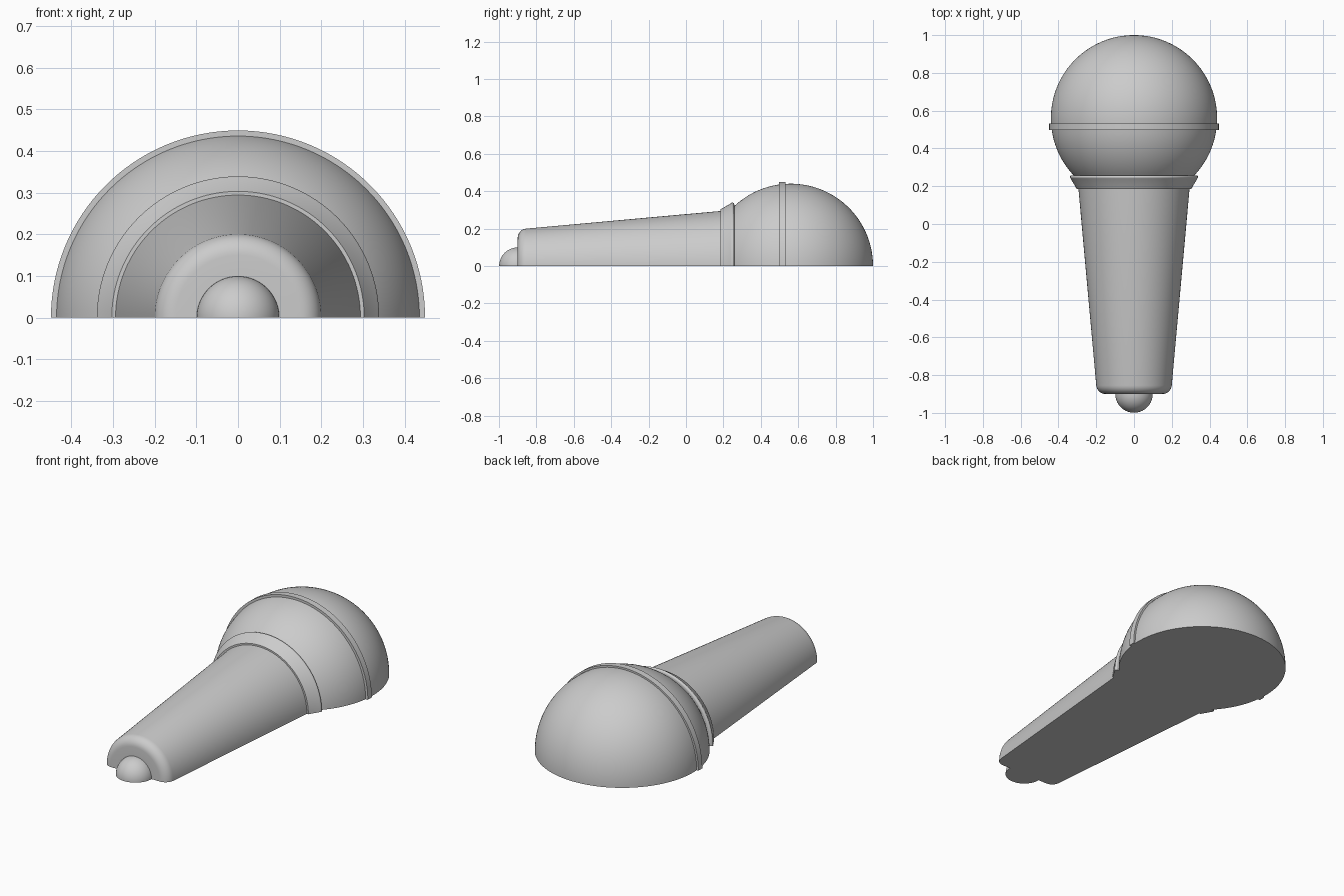
import bpy, bmesh, math

if "Cube" in bpy.data.objects:
    bpy.data.objects.remove(bpy.data.objects["Cube"])

grey = bpy.data.materials.new("plain grey")
grey.diffuse_color = (0.6, 0.6, 0.6, 1)
grey.use_nodes = True
grey.node_tree.nodes["Principled BSDF"].inputs["Base Color"].default_value = grey.diffuse_color
STEPS = 64


def arc(cy, cr, radius, start, end, n):
    """Points (y, r) on an arc; angles in degrees from +y towards +r."""
    pts = []
    for i in range(n + 1):
        a = math.radians(start + (end - start) * i / n)
        pts.append((cy + radius * math.cos(a), max(0, cr + radius * math.sin(a))))
    return pts


def half_lathe(name, profile):
    """Sweep a (y, r) profile half a turn about y and close the flat underside."""
    bm = bmesh.new()
    rows = []
    for y, r in profile:
        if r < 1e-5:
            rows.append([bm.verts.new((0, y, 0))] * (STEPS + 1))
        else:
            rows.append([bm.verts.new((r * math.cos(math.pi * i / STEPS), y,
                                       r * math.sin(math.pi * i / STEPS)))
                         for i in range(STEPS + 1)])
    for a, b in zip(rows, rows[1:]):
        for i in range(STEPS):
            quad = list(dict.fromkeys((a[i], a[i + 1], b[i + 1], b[i])))
            bm.faces.new(quad).smooth = True
    outline = [row[0] for row in rows] + [row[-1] for row in reversed(rows)]
    bm.faces.new(list(dict.fromkeys(outline)))
    bmesh.ops.recalc_face_normals(bm, faces=bm.faces)
    # Open ends are hidden by neighbours, so orient by the underside
    bm.faces.ensure_lookup_table()
    if bm.faces[-1].normal.z > 0:
        bmesh.ops.reverse_faces(bm, faces=bm.faces)
    mesh = bpy.data.meshes.new(name)
    bm.to_mesh(mesh)
    bm.free()
    mesh.materials.append(grey)
    obj = bpy.data.objects.new(name, mesh)
    bpy.context.collection.objects.link(obj)
    bpy.ops.object.select_all(action='DESELECT')
    obj.select_set(True)
    bpy.context.view_layer.objects.active = obj
    bpy.ops.object.shade_smooth_by_angle(angle=math.radians(30))


HEAD_Y, HEAD_R = 0.56, 0.44


def head_angle(y):
    return math.degrees(math.acos((y - HEAD_Y) / HEAD_R))


def head_radius(y):
    return math.sqrt(HEAD_R ** 2 - (y - HEAD_Y) ** 2)


# Round button on the end of the handle
half_lathe("end_button", arc(-0.90, 0, 0.099, 180, 90, 16))
# Tapered handle with a rounded end
half_lathe("handle", [(-0.90, 0.099)] + arc(-0.85, 0.15, 0.05, 180, 95, 8)
           + [(0.185, 0.294)])
# Flared collar with a softened rim
half_lathe("collar", [(0.185, 0.294), (0.185, 0.303), (0.24, 0.335)]
           + arc(0.248, 0.329, 0.01, 120, 0, 6) + [(0.258, head_radius(0.258))])
# Ball head in two halves around the band
half_lathe("head_lower", arc(HEAD_Y, 0, HEAD_R, head_angle(0.258), head_angle(0.498), 16))
half_lathe("head_band", [(0.498, head_radius(0.498)), (0.498, 0.449),
                         (0.533, 0.449), (0.533, head_radius(0.533))])
half_lathe("head_upper", arc(HEAD_Y, 0, HEAD_R, head_angle(0.533), 0, 32))
